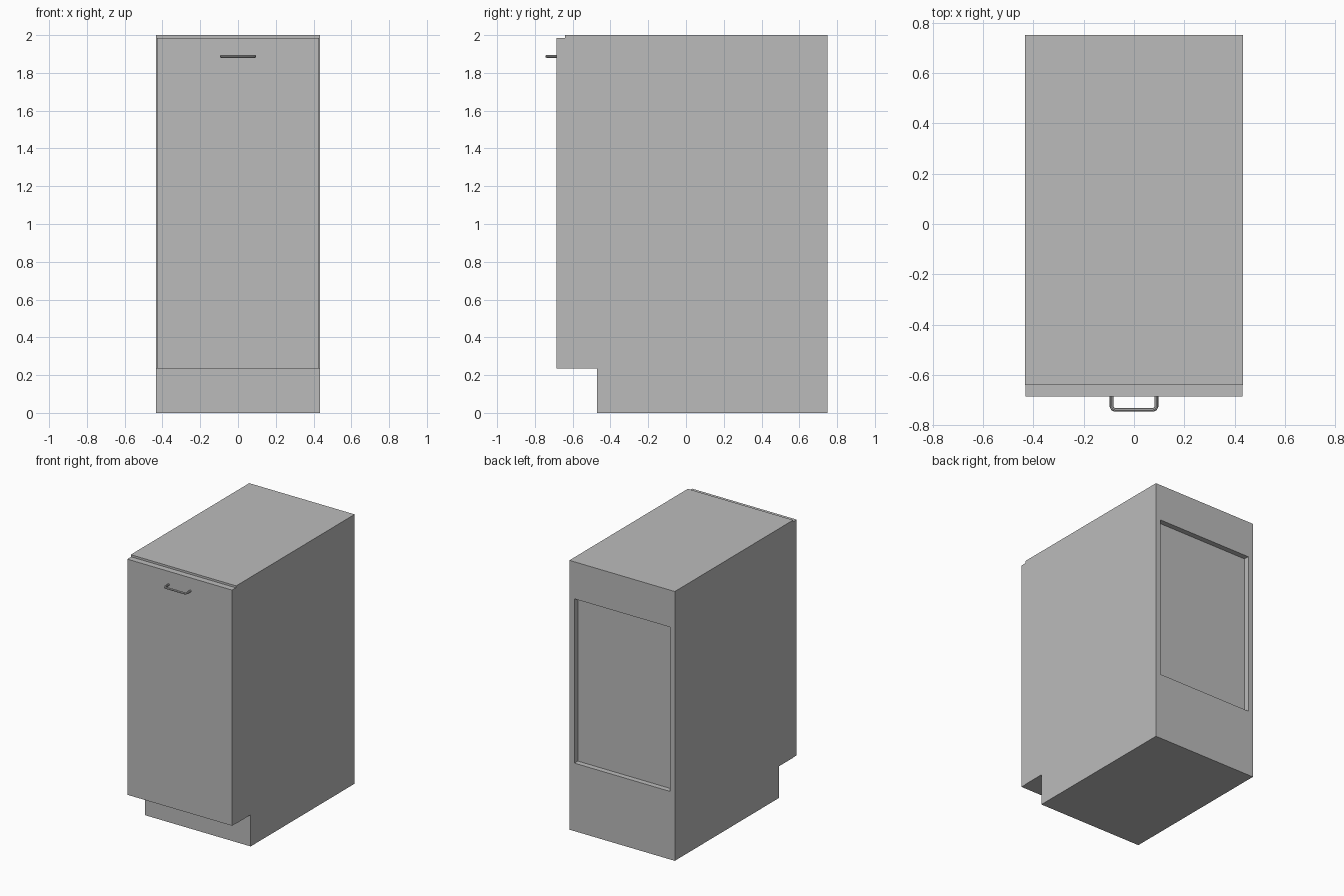
import bpy
import bmesh
from mathutils import Vector

cube = bpy.data.objects.get("Cube")
if cube:
    bpy.data.objects.remove(cube, do_unlink=True)

# One flat grey for every part
grey = bpy.data.materials.new("plain grey")
grey.use_nodes = True
colour = (0.5, 0.5, 0.5, 1)
grey.diffuse_color = colour
grey.node_tree.nodes["Principled BSDF"].inputs["Base Color"].default_value = colour

HALF_W = 0.433
BACK, CARCASS_FRONT, DOOR_FRONT, KICK = 0.75, -0.64, -0.685, -0.47
TOP, KICK_TOP = 2.0, 0.235


def add_object(name, bm):
    bmesh.ops.recalc_face_normals(bm, faces=bm.faces)
    mesh = bpy.data.meshes.new(name)
    bm.to_mesh(mesh)
    bm.free()
    mesh.materials.append(grey)
    obj = bpy.data.objects.new(name, mesh)
    bpy.context.collection.objects.link(obj)
    return obj


def extrude_profile(name, profile, half_width):
    """Extrude a side profile of (y, z) points across the width."""
    bm = bmesh.new()
    face = bm.faces.new([bm.verts.new((-half_width, y, z)) for y, z in profile])
    extruded = bmesh.ops.extrude_face_region(bm, geom=[face])["geom"]
    verts = [v for v in extruded if isinstance(v, bmesh.types.BMVert)]
    bmesh.ops.translate(bm, verts=verts, vec=(2 * half_width, 0, 0))
    return add_object(name, bm)


def rectangle(y0, y1, z0, z1):
    return [(y0, z0), (y1, z0), (y1, z1), (y0, z1)]


# Carcass with a toe kick notch at the front
carcass = extrude_profile("carcass", [
    (KICK, 0), (BACK, 0), (BACK, TOP), (CARCASS_FRONT, TOP),
    (CARCASS_FRONT, KICK_TOP), (KICK, KICK_TOP)], HALF_W)

# Shallow recess in the back
cutter = extrude_profile("back_recess_cutter",
                         rectangle(BACK - 0.04, BACK + 0.1, 0.505, 1.725), 0.392)
cutter.hide_render = True
cutter.hide_set(True)
cut = carcass.modifiers.new("back recess", "BOOLEAN")
cut.object = cutter
cut.operation = "DIFFERENCE"
cut.solver = "EXACT"
bpy.context.view_layer.objects.active = carcass
bpy.ops.object.modifier_apply(modifier=cut.name)
bpy.data.objects.remove(cutter, do_unlink=True)

# Door, slightly narrower and lower than the carcass
extrude_profile("door", rectangle(DOOR_FRONT, CARCASS_FRONT, KICK_TOP, 1.985), 0.43)

# Bar handle: a round rod bent at two corners
HANDLE_Z, REACH, HANDLE_X, BEND, ROD = 1.887, -0.738, 0.089, 0.014, 0.0075
half_path = [Vector((HANDLE_X, DOOR_FRONT + 0.005, HANDLE_Z)),
             Vector((HANDLE_X, REACH + BEND, HANDLE_Z)),
             Vector((HANDLE_X - BEND * 0.3, REACH + BEND * 0.3, HANDLE_Z)),
             Vector((HANDLE_X - BEND, REACH, HANDLE_Z))]
path = half_path + [Vector((-p.x, p.y, p.z)) for p in reversed(half_path)]
curve = bpy.data.curves.new("handle", "CURVE")
curve.dimensions = "3D"
curve.bevel_depth = ROD
curve.bevel_resolution = 2
curve.use_fill_caps = True
spline = curve.splines.new("POLY")
spline.points.add(len(path) - 1)
for point, p in zip(spline.points, path):
    point.co = (*p, 1)
curve.materials.append(grey)
handle = bpy.data.objects.new("handle", curve)
bpy.context.collection.objects.link(handle)
bpy.ops.object.select_all(action="DESELECT")
handle.select_set(True)
bpy.context.view_layer.objects.active = handle
bpy.ops.object.convert(target="MESH")
bpy.ops.object.shade_smooth_by_angle()
